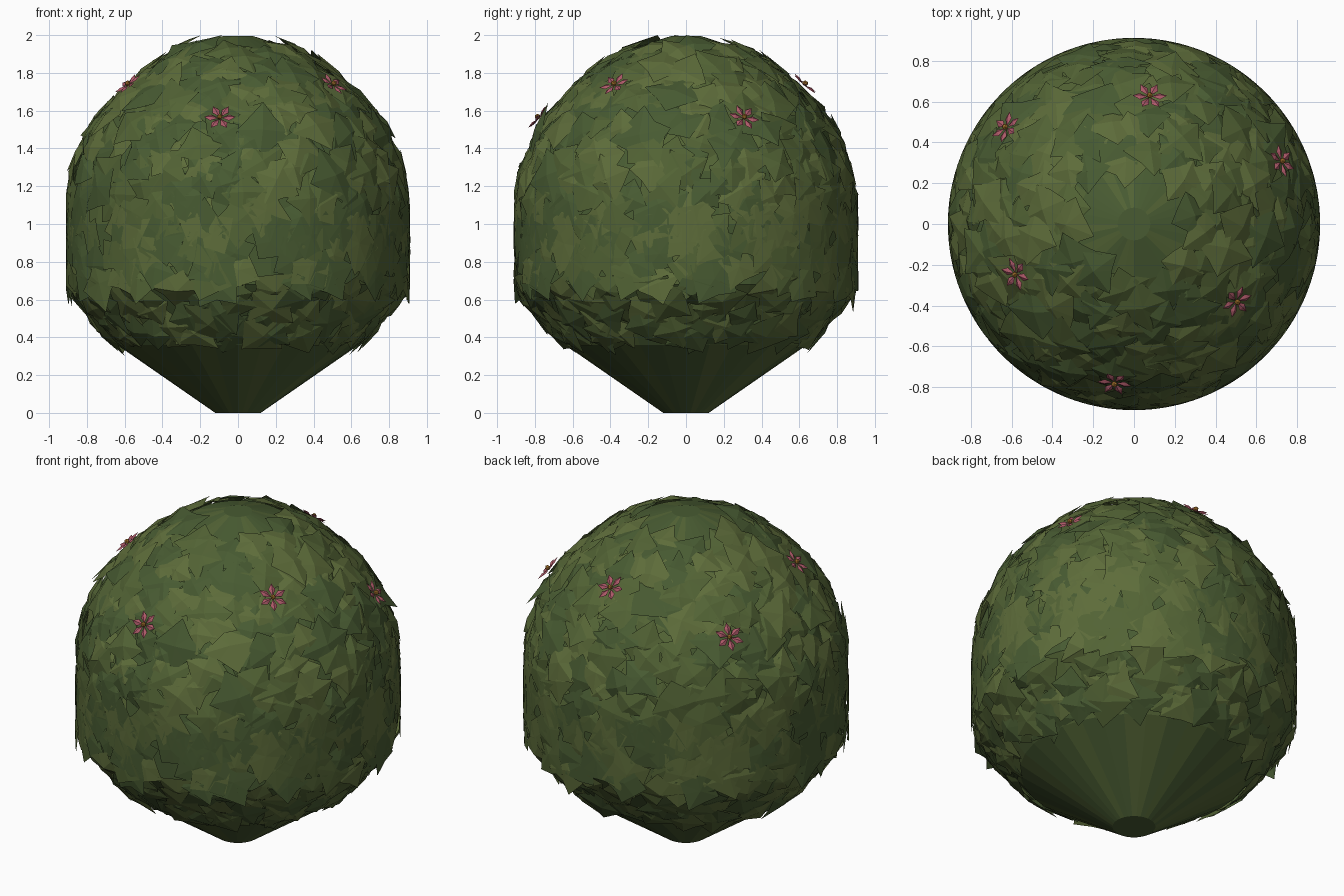
import bpy, bmesh, math, random
from mathutils import Vector, Matrix

if "Cube" in bpy.data.objects:
    bpy.data.objects.remove(bpy.data.objects["Cube"])

random.seed(7)
# radius, height outline of the bush core
PROFILE = [(.12, 0), (.64, .36), (.89, .68), (.9, 1.0), (.86, 1.28), (.77, 1.5),
           (.63, 1.67), (.46, 1.82), (.28, 1.93), (.08, 1.995)]
R_MAX, Z_MAX = .912, 2.0


def material(name, rgb):
    m = bpy.data.materials.new(name)
    m.diffuse_color = (*rgb, 1)
    m.use_nodes = True
    m.node_tree.nodes["Principled BSDF"].inputs["Base Color"].default_value = m.diffuse_color
    return m


GREENS = [material("green_a", (.085, .125, .035)), material("green_b", (.065, .105, .032)),
          material("green_c", (.110, .150, .042))]
PINK = material("petal_pink", (.42, .10, .14))
GOLD = material("flower_gold", (.45, .20, .03))


def finish(bm, name, mats):
    me = bpy.data.meshes.new(name)
    bm.to_mesh(me)
    bm.free()
    for m in mats:
        me.materials.append(m)
    ob = bpy.data.objects.new(name, me)
    bpy.context.collection.objects.link(ob)
    return ob


def surface(z, ang):
    """Point and tangent frame (x sideways, y up-slope, z outward) on the core."""
    for (r0, z0), (r1, z1) in zip(PROFILE, PROFILE[1:]):
        if z0 <= z <= z1:
            r = r0 + (r1 - r0) * (z - z0) / (z1 - z0)
            up2 = Vector((r1 - r0, z1 - z0)).normalized()
            break
    c, s = math.cos(ang), math.sin(ang)
    side = Vector((-s, c, 0))
    up = Vector((up2.x * c, up2.x * s, up2.y))
    return Vector((r * c, r * s, z)), Matrix((side, up, side.cross(up))).transposed()


# bush core: lathed rings with mottled panels
N = 32
bm = bmesh.new()
rings = [[bm.verts.new((r * math.cos(2 * math.pi * i / N), r * math.sin(2 * math.pi * i / N), z))
          for i in range(N)] for r, z in PROFILE]
for a, b in zip(rings, rings[1:]):
    for i in range(N):
        j = (i + 1) % N
        bm.faces.new((a[i], a[j], b[j], b[i])).material_index = random.choice((0, 1, 1))
bm.faces.new(rings[0][::-1]).material_index = 1
bm.faces.new(rings[-1]).material_index = 1
finish(bm, "bush_core", GREENS)

# leaves: jagged creased fans shingled over the core, trimmed to the outer envelope
bm = bmesh.new()
spots = []
for (r0, z0), (r1, z1) in zip(PROFILE[1:], PROFILE[2:]):
    count = round(math.pi * (r0 + r1) * math.hypot(r1 - r0, z1 - z0) * 62)
    for k in range(count):
        z = z0 + (z1 - z0) * (k + random.random()) / count
        spots.append((min(max(z, .43), 1.95), len(spots) * 2.39996 + random.uniform(-.1, .1)))
for z, ang in spots:
    if z > 1.93:
        continue
    pos, frame = surface(z, ang)
    frame = frame @ Matrix.Rotation(random.uniform(-.13, .13), 3, 'X') \
        @ Matrix.Rotation(random.uniform(-.13, .13), 3, 'Y')
    size, turn = random.uniform(.11, .165), random.uniform(0, 6.28)
    lift = random.uniform(.012, .03)

    def vert(x, y, h):
        p = pos + frame @ Vector((x, y, h))
        r = math.hypot(p.x, p.y)
        if r > R_MAX:
            p.x, p.y = p.x * R_MAX / r, p.y * R_MAX / r
        p.z = min(p.z, Z_MAX)
        return bm.verts.new(p)

    mid = vert(0, 0, lift + .016)
    rim = []
    for i in range(8):
        a = turn + i * math.pi / 4 + random.uniform(-.15, .15)
        d = size * (random.uniform(.9, 1.1) if i % 2 == 0 else random.uniform(.58, .75))
        rim.append(vert(d * math.cos(a), d * math.sin(a), lift - .008))
    shade = random.randrange(3)
    for i in range(8):
        bm.faces.new((mid, rim[i], rim[(i + 1) % 8])).material_index = shade
finish(bm, "leaves", GREENS)

# six flowers, alternating high and low around the crown
for n in range(6):
    z = 1.53 if n % 2 == 0 else 1.70
    pos, frame = surface(z, math.radians(-97 + 60 * n))
    bm = bmesh.new()
    for k in range(6):
        rot = Matrix.Rotation(k * math.pi / 3 + n * .4, 3, 'Z')
        pts = [(.008, 0, .05), (.05, -.02, .052), (.085, 0, .058), (.05, .02, .052), (.048, 0, .062)]
        v = [bm.verts.new(pos + frame @ (rot @ Vector(p))) for p in pts]
        for i in range(4):
            bm.faces.new((v[i], v[(i + 1) % 4], v[4]))
    finish(bm, f"flower_petals_{n + 1}", [PINK])
    bm = bmesh.new()
    bmesh.ops.create_icosphere(bm, subdivisions=1, radius=.016,
                               matrix=Matrix.Translation(pos + frame @ Vector((0, 0, .06))))
    finish(bm, f"flower_centre_{n + 1}", [GOLD])
